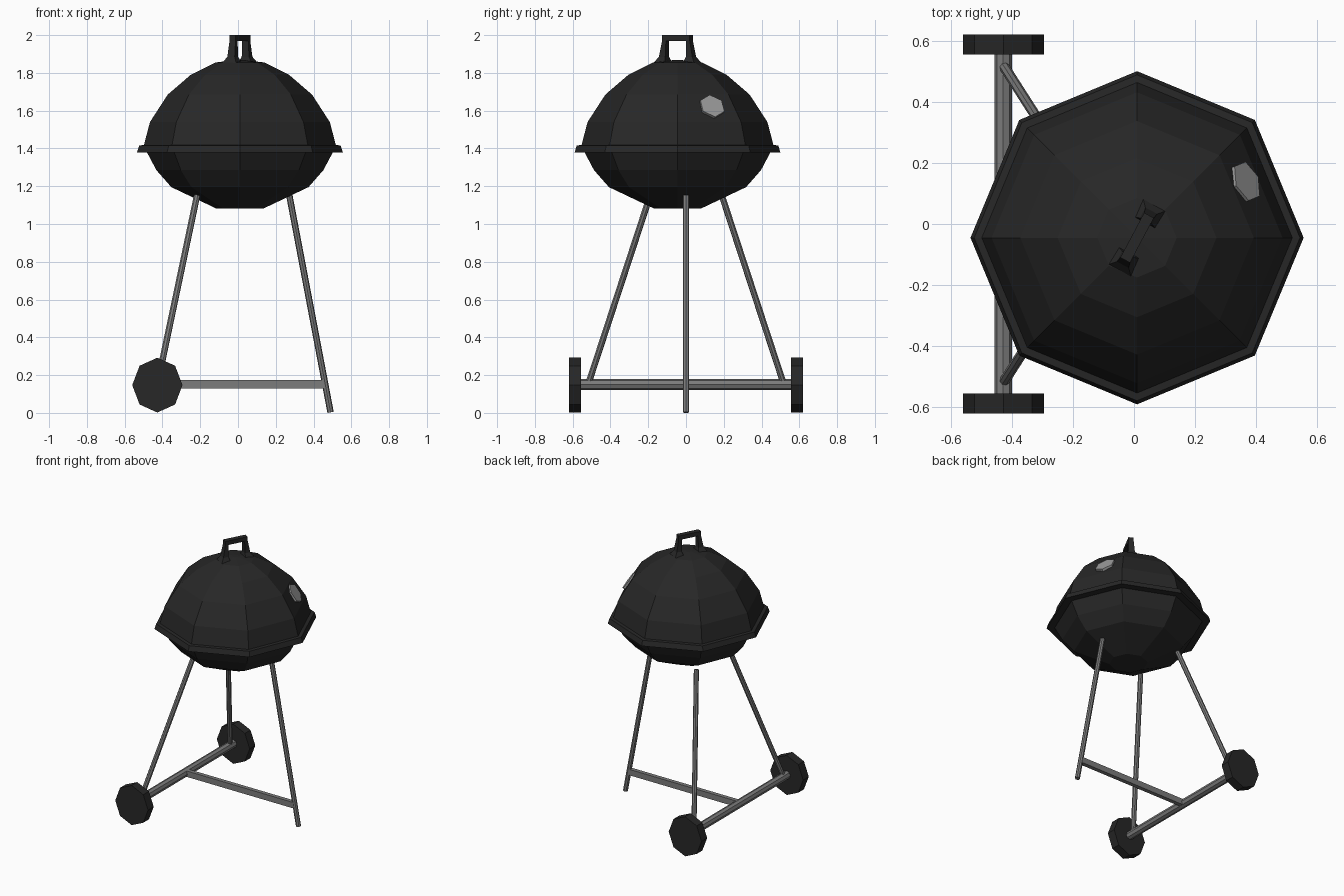
import bpy, bmesh
from math import cos, sin, pi, radians
from mathutils import Vector, Matrix

if "Cube" in bpy.data.objects:
    bpy.data.objects.remove(bpy.data.objects["Cube"])

CX, CY = 0.01, -0.045   # kettle axis


def material(name, v):
    m = bpy.data.materials.new(name)
    m.diffuse_color = (v, v, v, 1)
    m.use_nodes = True
    m.node_tree.nodes["Principled BSDF"].inputs["Base Color"].default_value = m.diffuse_color
    return m


BLACK = material("black_enamel", 0.02)
STEEL = material("steel", 0.2)
VENT = material("vent_metal", 0.33)


def finish(name, bm, mat):
    bmesh.ops.recalc_face_normals(bm, faces=bm.faces)
    me = bpy.data.meshes.new(name)
    bm.to_mesh(me)
    bm.free()
    ob = bpy.data.objects.new(name, me)
    bpy.context.collection.objects.link(ob)
    me.materials.append(mat)
    return ob


def lathe(name, profile, mat, n=8):
    """Revolve (radius, z) points around the kettle axis; ends are capped."""
    bm = bmesh.new()
    rings = [[bm.verts.new((CX + r * cos(2 * pi * i / n), CY + r * sin(2 * pi * i / n), z))
              for i in range(n)] for r, z in profile]
    for a, b in zip(rings, rings[1:]):
        for i in range(n):
            j = (i + 1) % n
            bm.faces.new((a[i], a[j], b[j], b[i]))
    bm.faces.new(rings[0])
    bm.faces.new(rings[-1])
    return finish(name, bm, mat)


def rod(name, p, q, r, mat, n=8, scale=(1, 1)):
    """Straight n-sided prism from p to q."""
    p, q = Vector(p), Vector(q)
    d = q - p
    bm = bmesh.new()
    mtx = (Matrix.Translation((p + q) / 2) @ d.to_track_quat('Z', 'Y').to_matrix().to_4x4()
           @ Matrix.Diagonal((*scale, 1, 1)))
    bmesh.ops.create_cone(bm, cap_ends=True, segments=n, radius1=r, radius2=r,
                          depth=d.length, matrix=mtx)
    return finish(name, bm, mat)


def add_block(bm, lower, upper, mtx):
    """Hexahedron between two rectangles (u0, u1, half width, z)."""
    vs = []
    for u0, u1, w, z in (lower, upper):
        vs.append([bm.verts.new(mtx @ Vector(c)) for c in
                   ((u0, -w, z), (u1, -w, z), (u1, w, z), (u0, w, z))])
    a, b = vs
    bm.faces.new(a)
    bm.faces.new(b)
    for i in range(4):
        j = (i + 1) % 4
        bm.faces.new((a[i], a[j], b[j], b[i]))


# Kettle: bowl and lid with overhanging rim
lathe("bowl", [(0.127, 1.083), (0.363, 1.195), (0.442, 1.285), (0.495, 1.385)], BLACK)
lathe("lid", [(0.49, 1.379), (0.545, 1.379), (0.533, 1.416), (0.508, 1.418), (0.476, 1.54),
              (0.382, 1.685), (0.26, 1.79), (0.13, 1.855), (0.02, 1.868)], BLACK)

# Lid handle: top bar on two flared feet, turned about the axis
bm = bmesh.new()
turn = Matrix.Translation((CX, CY, 0)) @ Matrix.Rotation(radians(62), 4, 'Z')
add_block(bm, (-0.083, 0.083, 0.018, 1.97), (-0.083, 0.083, 0.018, 2.0), turn)
for s in (-1, 1):
    add_block(bm, (s * 0.05, s * 0.13, 0.05, 1.84), (s * 0.062, s * 0.1, 0.022, 1.885), turn)
    add_block(bm, (s * 0.062, s * 0.1, 0.022, 1.885), (s * 0.06, s * 0.083, 0.018, 1.97), turn)
finish("lid_handle", bm, BLACK)

# Hexagonal vent lying on one lid facet
c = Vector((0.368, 0.139, 1.624))
az, el = radians(22.5), radians(34)
nrm = Vector((cos(az) * cos(el), sin(az) * cos(el), sin(el)))
rod("lid_vent", c - nrm * 0.025, c + nrm * 0.003, 0.07, VENT, 6)

# Legs, axle and wheels
rod("front_leg", (0.272, 0, 1.15), (0.49, 0, 0.003), 0.017, STEEL)
for s, side in ((-1, "left"), (1, "right")):
    rod("rear_leg_" + side, (-0.217, s * 0.19, 1.15), (-0.425, s * 0.515, 0.16), 0.017, STEEL)
    bm = bmesh.new()
    n = 8
    ends = [[bm.verts.new((-0.427 + 0.133 * cos(2 * pi * i / n), s * y,
                           0.147 + 0.145 * sin(2 * pi * i / n))) for i in range(n)]
            for y in (0.555, 0.62)]
    for e in ends:
        bm.faces.new(e)
    for i in range(n):
        j = (i + 1) % n
        bm.faces.new((ends[0][i], ends[0][j], ends[1][j], ends[1][i]))
    finish("wheel_" + side, bm, BLACK)
rod("axle", (-0.428, -0.57, 0.15), (-0.428, 0.57, 0.15), 0.029, STEEL)

# Brace from axle to front leg
bm = bmesh.new()
add_block(bm, (-0.43, 0.466, 0.015, 0.13), (-0.43, 0.458, 0.015, 0.173), Matrix())
finish("brace", bm, STEEL)
